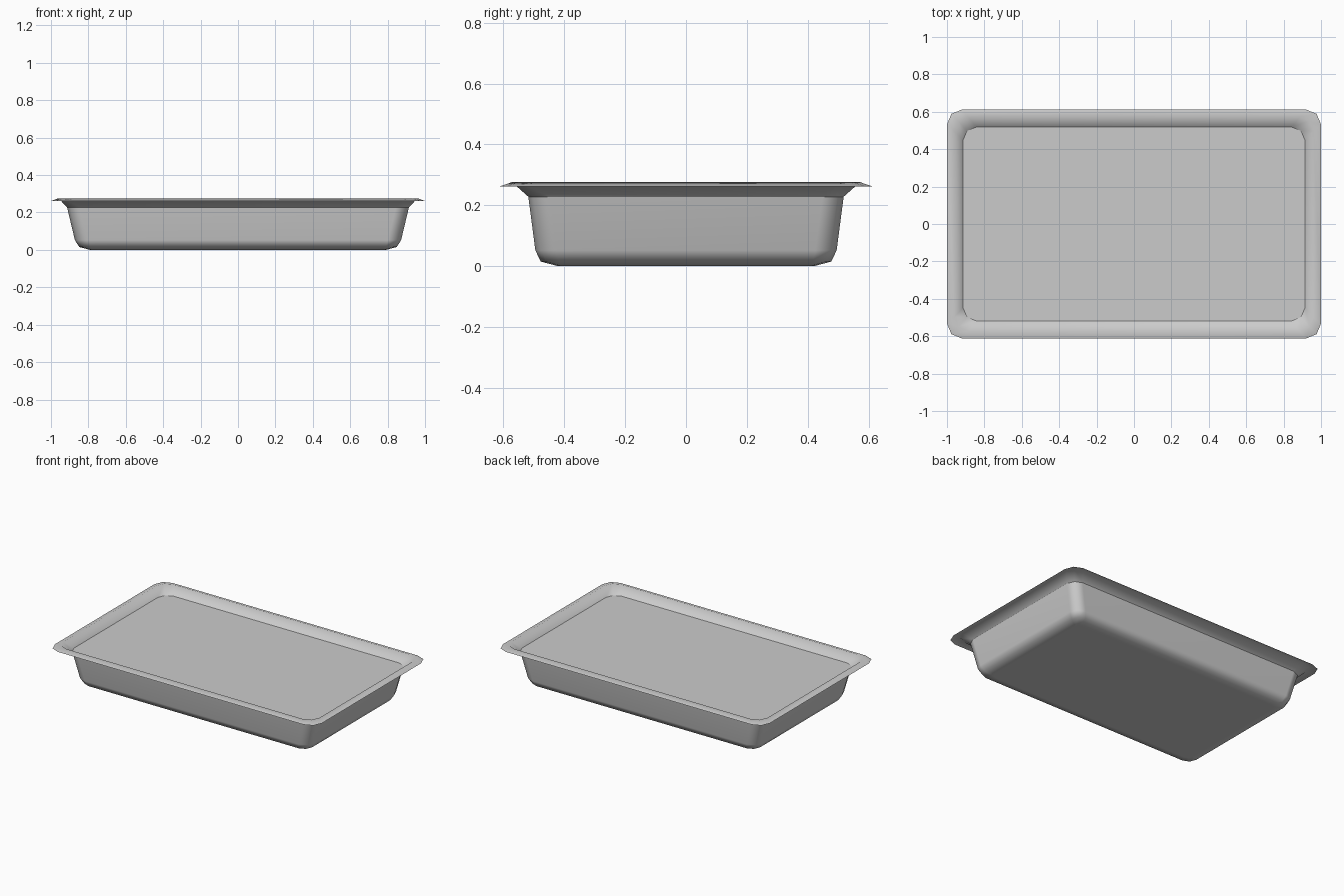
import bpy
import bmesh
from math import cos, sin, pi

cube = bpy.data.objects.get("Cube")
if cube:
    bpy.data.objects.remove(cube, do_unlink=True)

# Single grey finish
grey = bpy.data.materials.new("Matte grey")
grey.use_nodes = True
colour = (0.6, 0.6, 0.6, 1)
grey.diffuse_color = colour
grey.node_tree.nodes["Principled BSDF"].inputs["Base Color"].default_value = colour

SEGMENTS = 2  # facets per rounded corner


def rounded_ring(bm, half_x, half_y, z, radius):
    """Counter-clockwise rounded rectangle of vertices."""
    verts = []
    for corner, (sx, sy) in enumerate([(1, 1), (-1, 1), (-1, -1), (1, -1)]):
        for step in range(SEGMENTS + 1):
            a = (corner + step / SEGMENTS) * pi / 2
            x = sx * (half_x - radius) + radius * cos(a)
            y = sy * (half_y - radius) + radius * sin(a)
            verts.append(bm.verts.new((x, y, z)))
    return verts


def loft(name, profile, cap=None, smooth=True):
    """Skin a list of (half_x, half_y, z, radius) rings, optionally capped."""
    bm = bmesh.new()
    rings = [rounded_ring(bm, *p) for p in profile]
    for low, high in zip(rings, rings[1:]):
        n = len(low)
        for i in range(n):
            j = (i + 1) % n
            bm.faces.new((low[i], low[j], high[j], high[i]))
    if cap == "down":
        bm.faces.new(rings[0][::-1])
    elif cap == "up":
        bm.faces.new(rings[-1])
    for face in bm.faces:
        face.smooth = smooth
    mesh = bpy.data.meshes.new(name)
    bm.to_mesh(mesh)
    bm.free()
    mesh.materials.append(grey)
    obj = bpy.data.objects.new(name, mesh)
    bpy.context.collection.objects.link(obj)
    return obj


seam = (0.914, 0.518, 0.228, 0.07)

# Tapered pan with a rounded foot and flat base
pan = loft("pan_body", [
    (0.79, 0.42, 0.0, 0.04),
    (0.848, 0.477, 0.015, 0.06),
    (0.872, 0.495, 0.052, 0.07),
    seam,
], cap="down")
pan.modifiers.new("Flat base shading", "WEIGHTED_NORMAL")

# Flared lip, rolled slightly downward at its outer edge
loft("rim", [
    (1.0, 0.612, 0.262, 0.08),
    (0.96, 0.572, 0.276, 0.075),
    seam,
])

# Level surface filling the pan
loft("fill_surface", [seam], cap="up", smooth=False)
